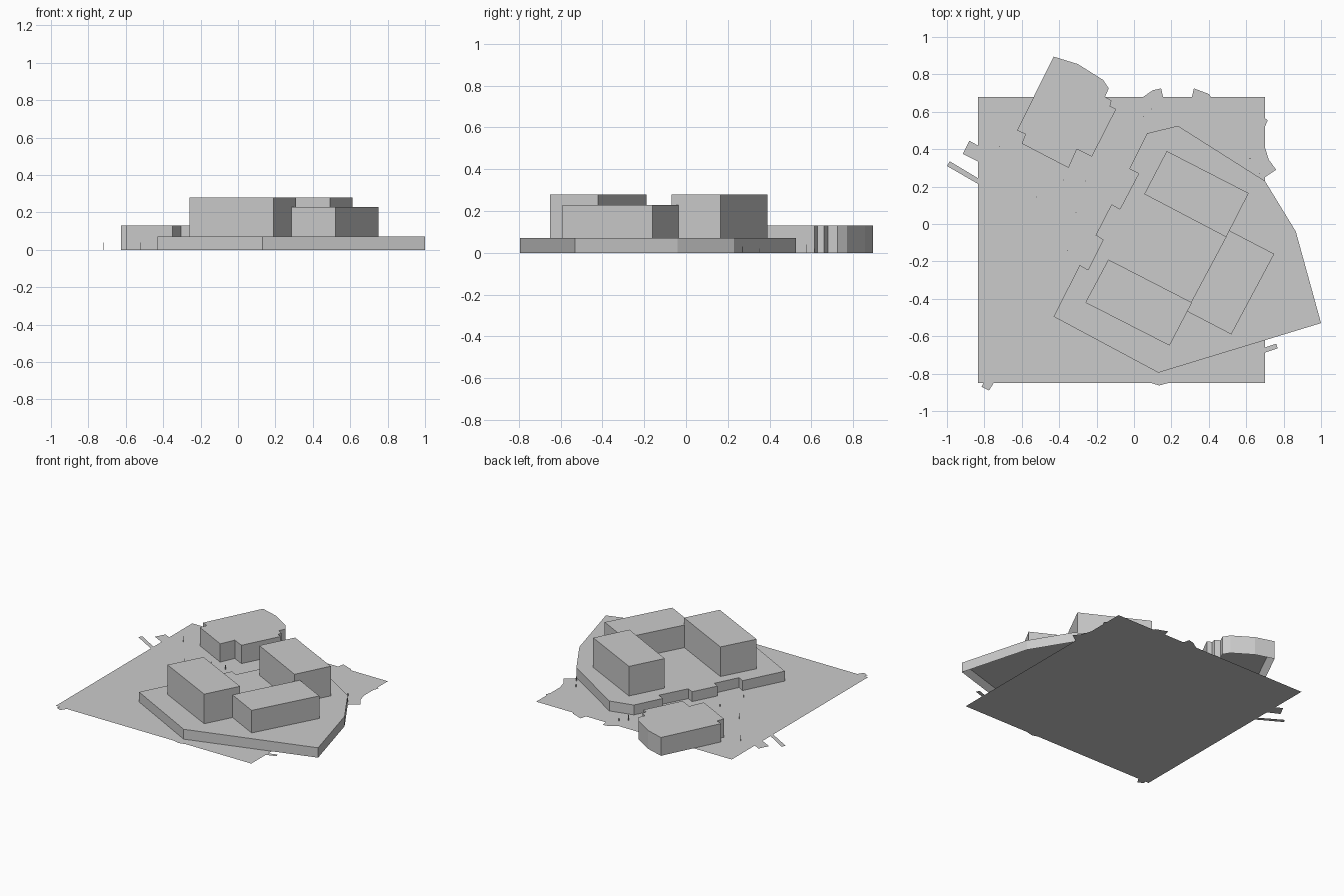
import bpy, bmesh


def make_object(name, bm):
    bmesh.ops.recalc_face_normals(bm, faces=bm.faces)
    mesh = bpy.data.meshes.new(name)
    bm.to_mesh(mesh)
    bm.free()
    ob = bpy.data.objects.new(name, mesh)
    bpy.context.scene.collection.objects.link(ob)
    return ob


def block(name, outline, z0, z1):
    """Walls and roof over an outline, open underneath."""
    bm = bmesh.new()
    low = [bm.verts.new((x, y, z0)) for x, y in outline]
    high = [bm.verts.new((x, y, z1)) for x, y in outline]
    n = len(outline)
    for i in range(n):
        j = (i + 1) % n
        bm.faces.new((low[i], low[j], high[j], high[i]))
    bm.faces.new(high)
    return make_object(name, bm)


def sheet(name, outlines, z=0.0):
    """Flat ground pieces facing up."""
    bm = bmesh.new()
    for outline in outlines:
        f = bm.faces.new([bm.verts.new((x, y, z)) for x, y in outline])
        f.normal_update()
        if f.normal.z < 0:
            f.normal_flip()
    mesh = bpy.data.meshes.new(name)
    bm.to_mesh(mesh)
    bm.free()
    ob = bpy.data.objects.new(name, mesh)
    bpy.context.scene.collection.objects.link(ob)


# Ground plate and the path ends that stick out past it
sheet("ground", [[(-.835, -.85), (.70, -.85), (.70, .68), (-.835, .68)]])
sheet("path_ends", [
    [(-1.0, .31), (-.985, .335), (-.835, .245), (-.835, .215)],
    [(-.915, .375), (-.88, .445), (-.835, .42), (-.835, .335)],
    [(-.805, -.85), (-.815, -.87), (-.775, -.89), (-.75, -.85)],
    [(.09, -.85), (.135, -.863), (.185, -.85)],
    [(.70, -.66), (.76, -.64), (.768, -.665), (.70, -.688)],
    [(.70, .41), (.72, .345), (.76, .29), (.70, .25)],
    [(.70, .565), (.715, .555), (.70, .52)],
    [(.05, .68), (.10, .715), (.145, .725), (.155, .68)],
    [(.31, .68), (.32, .725), (.40, .695), (.41, .68)],
])

# Low podium with the stepped western edge
block("podium", [
    (-.43, -.495), (.13, -.795), (1.0, -.53), (.865, -.04), (.70, .23),
    (.235, .525), (.07, .485), (-.025, .295), (.025, .27), (-.075, .08),
    (-.12, .105), (-.205, -.06), (-.165, -.085), (-.245, -.245),
    (-.29, -.22)], 0, .07)

# Three blocks on the podium
block("south_block", [(-.137, -.19), (.31, -.42), (.19, -.65), (-.26, -.42)], .07, .28)
block("north_block", [(.175, .39), (.613, .165), (.493, -.07), (.055, .16)], .07, .28)
block("east_block", [(.51, -.035), (.75, -.16), (.52, -.59), (.28, -.465)], .07, .23)

# Separate low building with a rounded far end
block("annex", [
    (-.43, .895), (-.30, .855), (-.165, .77), (-.135, .725), (-.155, .68),
    (-.12, .66), (-.128, .63), (-.095, .615), (-.225, .36), (-.305, .40),
    (-.35, .30), (-.60, .43), (-.58, .48), (-.625, .50)], 0, .13)

# Tiny posts scattered over the ground
posts = [(-.72, .415, .04), (-.52, .145, .04), (-.375, .235, .02),
         (-.355, -.14, .02), (-.26, .23, .03), (-.31, .06, .015),
         (.05, .575, .04), (.095, .615, .02), (.62, .35, .02), (.67, .27, .03)]
for i, (x, y, h) in enumerate(posts):
    r = .002
    block(f"post_{i + 1}", [(x - r, y - r), (x + r, y - r), (x + r, y + r), (x - r, y + r)], 0, h)
